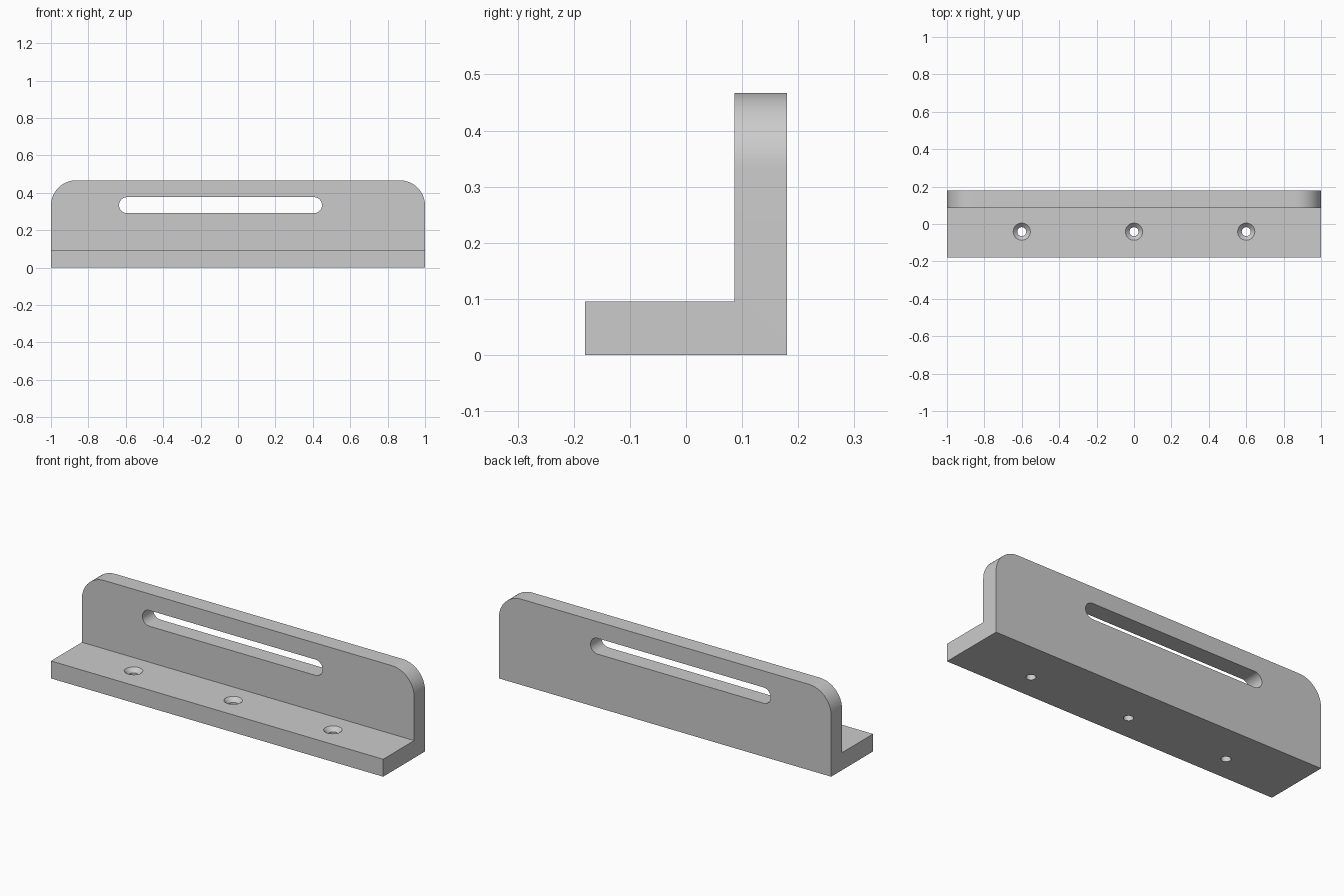
import bpy, bmesh
from math import sin, cos, pi
from mathutils import Vector

if "Cube" in bpy.data.objects:
    bpy.data.objects.remove(bpy.data.objects["Cube"])

# Overall sizes
HALF_LEN, HALF_DEPTH, HEIGHT = 1.0, 0.18, 0.467
BASE_T, WALL_Y = 0.095, 0.086
CORNER_R = 0.135
SLOT_LEFT, SLOT_RIGHT, SLOT_Z, SLOT_R = -0.593, 0.406, 0.334, 0.043
HOLE_SPACING, HOLE_Y, HOLE_R, SINK_R = 0.6, -0.041, 0.024, 0.046

grey = bpy.data.materials.new("plain grey")
grey.use_nodes = True
COLOUR = (0.6, 0.6, 0.6, 1)
grey.diffuse_color = COLOUR
grey.node_tree.nodes["Principled BSDF"].inputs["Base Color"].default_value = COLOUR


def make_object(name, bm):
    bmesh.ops.recalc_face_normals(bm, faces=bm.faces)
    mesh = bpy.data.meshes.new(name)
    bm.to_mesh(mesh)
    bm.free()
    mesh.materials.append(grey)
    obj = bpy.data.objects.new(name, mesh)
    bpy.context.collection.objects.link(obj)
    return obj


def extrude_outline(points, offset):
    bm = bmesh.new()
    face = bm.faces.new([bm.verts.new(p) for p in points])
    side = bmesh.ops.extrude_face_region(bm, geom=[face])["geom"]
    moved = [v for v in side if isinstance(v, bmesh.types.BMVert)]
    bmesh.ops.translate(bm, verts=moved, vec=Vector(offset))
    return bm


# L-shaped body with the two upper wall corners rounded
profile = [(-HALF_DEPTH, 0), (HALF_DEPTH, 0), (HALF_DEPTH, HEIGHT),
           (WALL_Y, HEIGHT), (WALL_Y, BASE_T), (-HALF_DEPTH, BASE_T)]
bm = extrude_outline([(-HALF_LEN, y, z) for y, z in profile], (2 * HALF_LEN, 0, 0))
corners = [e for e in bm.edges
           if all(v.co.z > HEIGHT - 0.01 for v in e.verts)
           and abs(e.verts[0].co.x - e.verts[1].co.x) < 0.01]
bmesh.ops.bevel(bm, geom=corners, offset=CORNER_R, segments=16,
                profile=0.5, affect='EDGES')
bracket = make_object("angle_bracket", bm)

# Round-ended slot cutter through the wall
STEPS = 16
slot = []
for centre, start in ((SLOT_RIGHT, -pi / 2), (SLOT_LEFT, pi / 2)):
    for i in range(STEPS + 1):
        a = start + pi * i / STEPS
        slot.append((centre + SLOT_R * cos(a), 0, SLOT_Z + SLOT_R * sin(a)))
cutters = [make_object("slot_cutter", extrude_outline(slot, (0, 0.4, 0)))]


# Countersunk drill: straight shank opening into a cone at the top face
def drill(x):
    bm = bmesh.new()
    lift = 0.02
    sink = SINK_R - HOLE_R
    levels = [(HOLE_R, -0.05), (HOLE_R, BASE_T - sink), (SINK_R + lift, BASE_T + lift)]
    rings = [[bm.verts.new((x + r * cos(2 * pi * i / 32),
                            HOLE_Y + r * sin(2 * pi * i / 32), z)) for i in range(32)]
             for r, z in levels]
    for low, high in zip(rings, rings[1:]):
        for i in range(32):
            j = (i + 1) % 32
            bm.faces.new((low[i], low[j], high[j], high[i]))
    bm.faces.new(rings[0])
    bm.faces.new(rings[-1])
    return make_object("drill_cutter", bm)


cutters += [drill(k * HOLE_SPACING) for k in (-1, 0, 1)]

# Cut the openings, then discard the cutters
bpy.ops.object.select_all(action='DESELECT')
bpy.context.view_layer.objects.active = bracket
bracket.select_set(True)
for cutter in cutters:
    mod = bracket.modifiers.new("cut", 'BOOLEAN')
    mod.operation, mod.solver, mod.object = 'DIFFERENCE', 'EXACT', cutter
    cutter.hide_render = True
    bpy.ops.object.modifier_apply(modifier=mod.name)
    bpy.data.objects.remove(cutter)

bpy.ops.object.shade_smooth_by_angle(angle=pi / 6)
